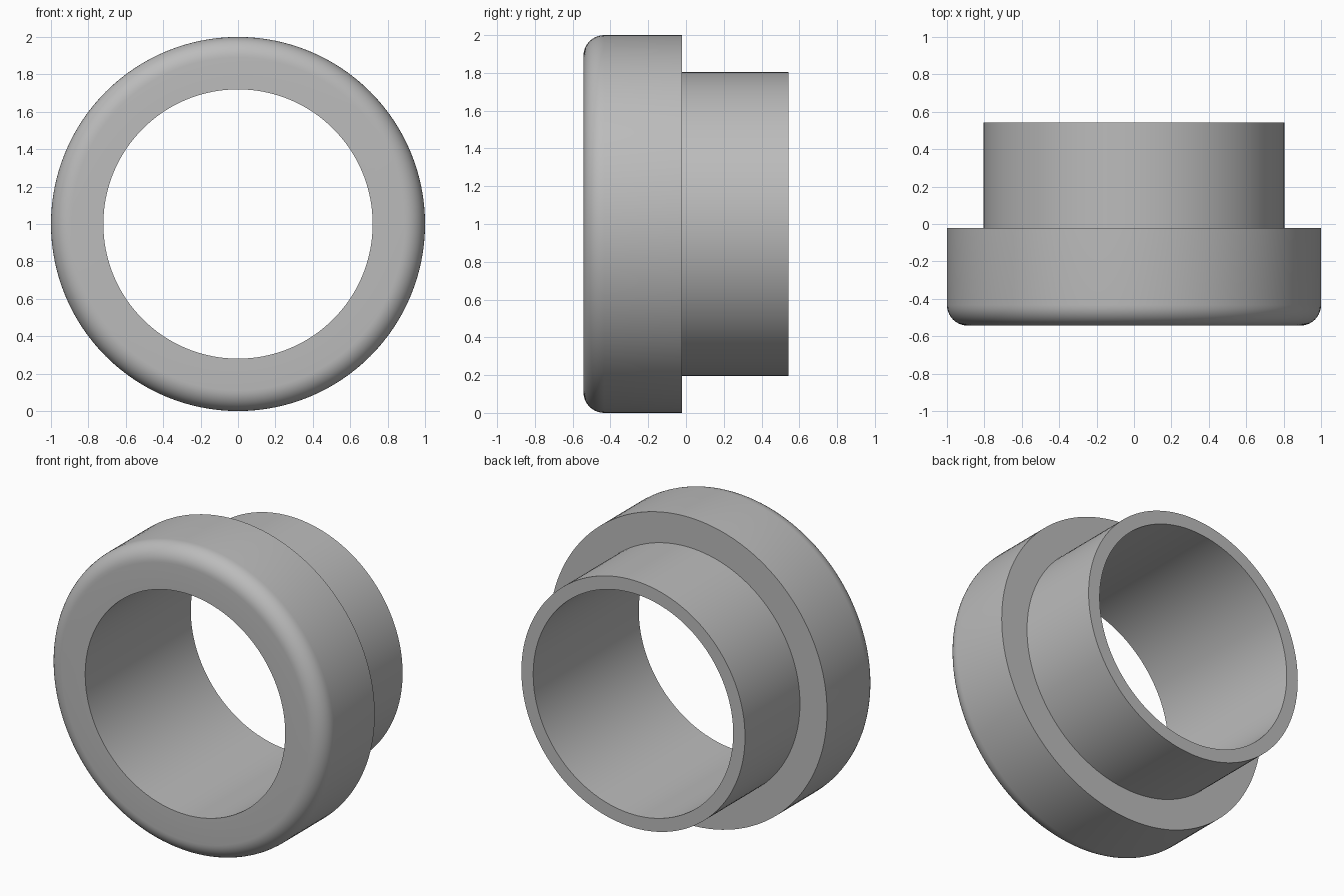
import bpy, bmesh, math
from mathutils import Matrix, Vector

cube = bpy.data.objects.get("Cube")
if cube:
    bpy.data.objects.remove(cube, do_unlink=True)

# Dimensions
SEGMENTS = 128
BORE, NECK, RIM = 0.72, 0.805, 1.0
FRONT, STEP, BACK = -0.543, -0.022, 0.543
FILLET, FILLET_STEPS = 0.11, 10

# Plain grey material
grey = bpy.data.materials.new("satin_grey")
grey.use_nodes = True
colour = (0.5, 0.5, 0.5, 1)
grey.diffuse_color = colour
grey.node_tree.nodes["Principled BSDF"].inputs["Base Color"].default_value = colour

# Closed cross-section (radius, y): bore, rounded front lip, flange, neck
profile = [(BORE, BACK), (BORE, FRONT)]
for i in range(FILLET_STEPS + 1):
    a = math.pi / 2 * i / FILLET_STEPS
    profile.append((RIM - FILLET + FILLET * math.sin(a),
                    FRONT + FILLET - FILLET * math.cos(a)))
profile += [(RIM, STEP), (NECK, STEP), (NECK, BACK)]

# Revolve the section around the y axis
bm = bmesh.new()
verts = [bm.verts.new((r, y, 0)) for r, y in profile]
edges = [bm.edges.new((v, verts[i - 1])) for i, v in enumerate(verts)]
bmesh.ops.spin(bm, geom=verts + edges, cent=(0, 0, 0), axis=(0, 1, 0),
               angle=math.tau, steps=SEGMENTS, use_merge=True)
bmesh.ops.remove_doubles(bm, verts=bm.verts, dist=0.0001)
bmesh.ops.recalc_face_normals(bm, faces=bm.faces)
bmesh.ops.transform(bm, matrix=Matrix.Translation(Vector((0, 0, RIM))), verts=bm.verts)

mesh = bpy.data.meshes.new("flanged_bushing")
bm.to_mesh(mesh)
bm.free()
mesh.materials.append(grey)
bushing = bpy.data.objects.new("flanged_bushing", mesh)
bpy.context.collection.objects.link(bushing)

# Smooth curved walls, keep the rims sharp
bpy.ops.object.select_all(action="DESELECT")
bushing.select_set(True)
bpy.context.view_layer.objects.active = bushing
bpy.ops.object.shade_smooth_by_angle(angle=math.radians(30))
